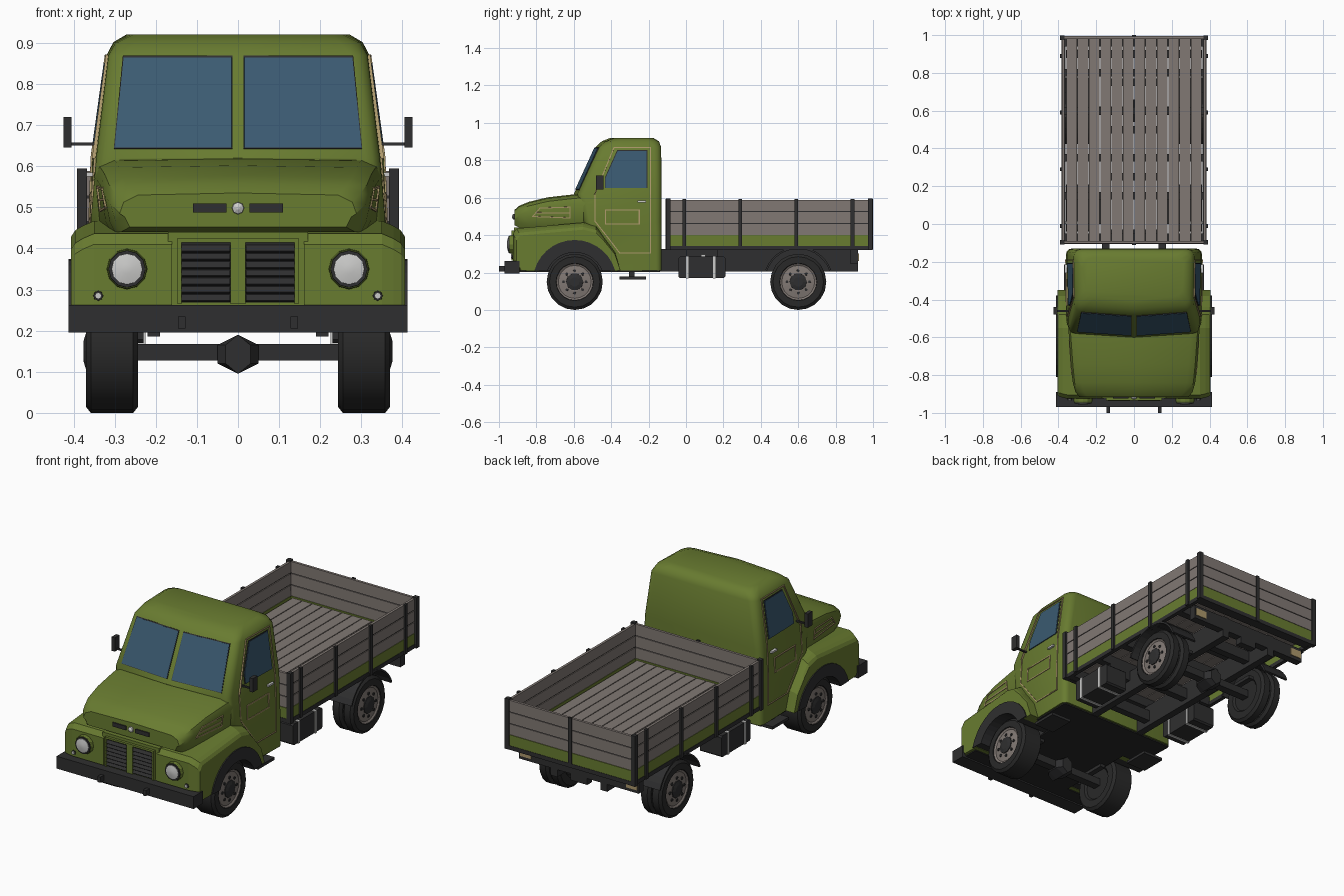
import bpy, bmesh
from math import sin, cos, pi, radians
from mathutils import Vector

if "Cube" in bpy.data.objects:
    bpy.data.objects.remove(bpy.data.objects["Cube"])


def material(name, r, g, b):
    m = bpy.data.materials.new(name)
    m.use_nodes = True
    m.diffuse_color = (r, g, b, 1)
    m.node_tree.nodes["Principled BSDF"].inputs["Base Color"].default_value = (r, g, b, 1)
    return m


GREEN = material("olive green paint", .14, .2, .03)
DARK = material("dark trim", .028, .028, .029)
RUBBER = material("tyre rubber", .022, .022, .022)
WOOD = material("weathered wood", .22, .19, .173)
GLASS = material("blue glass", .043, .102, .165)
CHROME = material("pale metal", .6, .6, .59)
TAN = material("tan lamp and seam", .42, .32, .15)


# Solids are lists of rings; every part is made of one or more solids.
def make(name, solids, mat, mirror=False, smooth=False):
    bm = bmesh.new()
    for rings in solids:
        loops = [[bm.verts.new(p) for p in ring] for ring in rings]
        for a, b in zip(loops, loops[1:]):
            for i in range(len(a)):
                j = (i + 1) % len(a)
                bm.faces.new((a[i], a[j], b[j], b[i]))
        bm.faces.new(loops[0])
        bm.faces.new(loops[-1])
    if mirror:
        copy = bmesh.ops.duplicate(bm, geom=bm.verts[:] + bm.edges[:] + bm.faces[:])["geom"]
        for v in copy:
            if isinstance(v, bmesh.types.BMVert):
                v.co.x *= -1
    bmesh.ops.recalc_face_normals(bm, faces=bm.faces)
    mesh = bpy.data.meshes.new(name)
    bm.to_mesh(mesh)
    bm.free()
    mesh.materials.append(mat)
    ob = bpy.data.objects.new(name, mesh)
    bpy.context.collection.objects.link(ob)
    if smooth:
        bpy.ops.object.select_all(action='DESELECT')
        ob.select_set(True)
        bpy.context.view_layer.objects.active = ob
        bpy.ops.object.shade_smooth_by_angle(angle=radians(36))


def box(x0, x1, y0, y1, z0, z1):
    return [[(x0, y0, z), (x1, y0, z), (x1, y1, z), (x0, y1, z)] for z in (z0, z1)]


def prism(profile, x0, x1):
    return [[(x, y, z) for y, z in profile] for x in (x0, x1)]


def turned(axis, center, profile, n=20):
    """Rings of (radius, position along axis) about x or y."""
    u, v = center
    rings = []
    for r, d in profile:
        pts = [(u + r * cos(2 * pi * i / n), v + r * sin(2 * pi * i / n)) for i in range(n)]
        rings.append([(d, a, b) if axis == 'x' else (a, d, b) for a, b in pts])
    return rings


def plate(pts, t=.0045):
    p = [Vector(q) for q in pts]
    n = (p[1] - p[0]).cross(p[2] - p[0]).normalized() * t
    return [[q - n for q in p], [q + n for q in p]]


def arc(cy, cz, r, a0, a1, n=14):
    angles = [radians(a0 + (a1 - a0) * i / n) for i in range(n + 1)]
    return [(cy + r * cos(a), cz + r * sin(a)) for a in angles]


# Cab shell: rounded sections with a slightly bowed front, stacked upwards
BOW = .01


def cab_ring(z, yf, yb, wf, wb, r):
    f = yf + BOW + r
    corners = [(wb - r, yb - r), (r - wb, yb - r), (r - wf, f), (wf - r, f)]
    ring = [(cx + r * cos(a), cy + r * sin(a), z) for k, (cx, cy) in enumerate(corners)
            for a in [(k + i / 3) * pi / 2 for i in range(4)]]
    return ring[:12] + [(0, yf - BOW, z)] + ring[12:]


make("cab", [[cab_ring(*s) for s in (
    (.21, -.39, -.13, .355, .36, .03), (.3, -.41, -.13, .358, .36, .03),
    (.4, -.49, -.13, .36, .36, .03), (.47, -.56, -.13, .358, .36, .035),
    (.62, -.59, -.13, .345, .355, .035), (.87, -.475, -.133, .315, .32, .04),
    (.902, -.44, -.145, .297, .303, .05), (.92, -.395, -.175, .262, .272, .06))]], GREEN, smooth=True)


# Bonnet: sections from the windscreen forward, sides leaning out towards the top
def hood_ring(y, w, top, low=.44):
    half = [(w - .025, low), (w - .012, low + .025), (w, top - .05), (w - .01, top - .022), (w - .045, top - .005)]
    return [(x, y, z) for x, z in half] + [(0, y, top)] + [(-x, y, z) for x, z in half[::-1]]


make("bonnet", [[hood_ring(*s) for s in (
    (-.5, .352, .625), (-.6, .344, .618), (-.74, .334, .602), (-.84, .324, .578),
    (-.89, .31, .558), (-.917, .288, .535, .452))]], GREEN, smooth=True)


# Front wings with wheel arch cut out, and the nose between them
def wing_ring(x, d):
    pts = [(-.9 + d / 2, .21), (-.925 + d / 2, .265), (-.925 + d / 2, .41 - d), (-.905 + d / 2, .436 - d),
           (-.55, .467 - d), (-.48, .45 - d), (-.44, .39 - d / 2), (-.38, .31 - d / 3), (-.35, .21)]
    return [(x, y, z) for y, z in pts + arc(-.595, .15, .2, 17, 163)]


make("front_wings", [[wing_ring(.16, 0), wing_ring(.35, 0), wing_ring(.378, .012),
                      wing_ring(.396, .023), wing_ring(.406, .038)]], GREEN, True)
make("nose", [box(-.17, .17, -.92, -.3, .213, .44)], GREEN)
make("wheel_arch_liners", [prism(arc(-.595, .15, .224, 16, 164) + arc(-.595, .15, .158, 158, 22), .2, .412),
                           prism(arc(-.595, .15, .22, 16, 164), .195, .205)], DARK, True)
make("cab_floor", [box(-.23, .23, -.9, -.14, .203, .211), box(-.35, .35, -.365, -.14, .203, .211),
                   box(-.39, .39, -.9, -.81, .203, .211)], RUBBER)

# Grille and lamps
make("grille_frame", [box(-.147, -.138, -.934, -.91, .265, .425), box(.138, .147, -.934, -.91, .265, .425),
                      box(-.018, .018, -.934, -.91, .265, .425), box(-.147, .147, -.934, -.91, .415, .425)], GREEN)
make("grille_panels", [box(.018, .138, -.923, -.915, .268, .415)], RUBBER, True)
make("grille_slats", [plate([(.02, -.934, z), (.138, -.934, z), (.138, -.922, z + .014), (.02, -.922, z + .014)], .003)
                      for z in [.272 + .02 * i for i in range(7)]], DARK, True)
HEAD = (.27, .35)
make("headlamp_housings", [turned('y', HEAD, [(.05, -.91), (.049, -.94), (.047, -.944)], 12)], GREEN, True)
make("headlamp_rims", [turned('y', HEAD, [(.047, -.93), (.045, -.95)], 12)], DARK, True)
make("headlamp_lenses", [turned('y', HEAD, [(.039, -.94), (.037, -.952), (.012, -.958)], 12)], CHROME, True, True)
make("marker_rims", [turned('y', (.34, .285), [(.013, -.91), (.012, -.93)], 8)], DARK, True)
make("marker_lamps", [turned('y', (.34, .285), [(.009, -.92), (.008, -.935)], 8)], CHROME, True)
make("bonnet_bars", [box(.028, .11, -.923, -.91, .487, .509)], DARK, True)
make("bonnet_stud", [turned('y', (0, .498), [(.016, -.91), (.014, -.925), (.004, -.93)], 8)], CHROME)

# Bumper and towing hooks
make("bumper", [box(-.412, .412, -.97, -.89, .195, .262)], DARK)
make("towing_hooks", [box(.128, .146, -1, -.95, .205, .235)], DARK, True)


# Windows lie on the sloping cab faces
def front_pt(x, z):
    return (x, -.59 + (z - .62) * .46 - BOW + 2 * BOW * x / .293, z)


def side_pt(y, z):
    t, k = (-.165 - y) / .39, max(0, (z - .62) / .25)
    if z < .62:
        return (.36 - .005 * max(0, (z - .47) / .15) - .005 * t, y, z)
    return (.355 - .01 * t + k * (.005 * t - .035), y, z)


make("windscreen_seals", [plate([front_pt(*p) for p in ((.013, .642), (.302, .642), (.28, .868), (.013, .868))], .003)],
     DARK, True)
make("windscreens", [plate([front_pt(*p) for p in ((.015, .644), (.3, .644), (.278, .863), (.015, .863))])],
     GLASS, True)
make("side_window_seals", [plate([side_pt(*p) for p in
                                  ((-.206, .652), (-.206, .855), (-.368, .855), (-.434, .707), (-.434, .652))], .002)],
     DARK, True)
make("side_windows", [plate([side_pt(*p) for p in
                             ((-.21, .652), (-.21, .85), (-.365, .85), (-.43, .705), (-.43, .652))])], GLASS, True)


# Thin seams along doors and bonnet sides
def seam(pts, place, closed=True):
    h, out = .0028, []
    for a, b in zip(pts, pts[1:] + pts[:1] if closed else pts[1:]):
        flat = (Vector(b) - Vector(a)).normalized() * h
        n = Vector((-flat.y, flat.x))
        a, b = Vector(a) - flat, Vector(b) + flat
        out.append(plate([place(*q) for q in (a - n, b - n, b + n, a + n)], .0045))
    return out


def hood_pt(y, z):
    return (.342 - max(0, -.6 - y) * .07 - (.55 - z) * .13, y, z)


make("door_seams", seam([(-.19, .305), (-.19, .47), (-.19, .62), (-.19, .868), (-.385, .868), (-.487, .62),
                         (-.487, .475), (-.42, .39), (-.355, .305)], side_pt)
     + seam([(-.43, .46), (-.25, .46), (-.25, .535), (-.43, .535)], side_pt), TAN, True)
make("bonnet_side_seams", seam([(-.82, .5), (-.62, .492), (-.62, .55), (-.78, .545)], hood_pt)
     + seam([(-.8, .52), (-.62, .518)], hood_pt, False), TAN, True)
make("door_handles", [box(.35, .368, -.26, -.215, .575, .585)], CHROME, True)
make("mirrors", [box(.405, .425, -.48, -.44, .645, .72), box(.34, .41, -.465, -.455, .65, .658)], DARK, True)
make("cab_steps", [box(.25, .37, -.355, -.215, .163, .178), box(.29, .32, -.305, -.275, .17, .21)], DARK, True)


# Wheels: single in front, paired at the rear
def tyre(y, x0, x1):
    return turned('x', (y, .15), [(.085, x0 + .01), (.095, x0), (.135, x0), (.15, x0 + .012),
                                  (.15, x1 - .012), (.135, x1), (.1, x1), (.096, x1 - .015)])


make("tyres", [tyre(-.595, .243, .37), tyre(.6, .243, .303), tyre(.6, .31, .37)], RUBBER, True, True)
AXLES = (-.595, .6)
make("wheel_discs", [turned('x', (y, .15), [(.098, .33), (.098, .366), (.088, .36), (.05, .366)])
                     for y in AXLES], WOOD, True)
make("wheel_hubs", [turned('x', (y, .15), [(.05, .34), (.046, .37), (.025, .376)], 10) for y in AXLES]
     + [turned('x', p, [(.009, .35), (.008, .369)], 6) for y in AXLES
        for p in arc(y, .15, .06, 0, 315, 7)], DARK, True)
make("rear_mudguards", [prism(arc(.6, .15, .187, 20, 160) + arc(.6, .15, .177, 160, 20), .235, .385)], DARK, True)

# Axles, springs, frame
make("axles", [box(-.25, .25, y - .022, y + .022, .127, .168) for y in AXLES], DARK)
make("differentials", [[[(x * s, y + d, z) for x, z in
                         ((0, .095), (.05, .12), (.05, .165), (0, .19), (-.05, .165), (-.05, .12))]
                        for s, d in ((.6, -.06), (1, -.03), (1, .03), (.6, .06))] for y in AXLES], DARK)
make("leaf_springs", [box(.19, .22, y - .1, y + .1, .186, .204) for y in AXLES], DARK, True)
make("frame_rails", [box(.13, .17, -.14, .92, .205, .325)], DARK, True)
make("frame_crossbars", [box(-.14, .14, y - .02, y + .02, .23, .29) for y in (-.05, .25, .5, .75)], DARK)
make("rear_beam", [box(-.36, .36, .88, .92, .245, .32), box(-.05, .05, .88, .92, .21, .25)], DARK)
make("tail_lamps", [box(.285, .352, .915, .924, .262, .303)], TAN, True)

# Side tanks with straps
TANK = [(-.04, .178), (-.032, .17), (.202, .17), (.21, .178), (.21, .277), (.202, .285), (-.032, .285), (-.04, .277)]
make("side_tanks", [prism(TANK, .23, .36), box(.17, .3, 0, .17, .27, .325)], DARK, True)
make("tank_straps", [box(.225, .364, y, y + .014, .167, .288) for y in (0, .145)]
     + [box(.31, .335, .08, .105, .28, .297)], CHROME, True)


# Load bed: walls are given as bands running round all four sides
def band(z0, z1, inner, outer):
    i, o, mid, half = .375 - inner, .375 + outer, .445, .543
    sides = [box(s * i, s * o, mid - half - outer, mid + half + outer, z0, z1) for s in (-1, 1)]
    ends = [box(-i, i, mid + s * (half - inner), mid + s * (half + outer), z0, z1) for s in (-1, 1)]
    return sides + ends


make("bed_edge_frame", band(.32, .342, .012, .008), DARK)
make("bed_sills", band(.342, .4, .008, .006), GREEN)
make("bed_wall_planks", band(.402, .46, .008, .006) + band(.465, .523, .008, .006) + band(.528, .588, .008, .006), WOOD)
make("bed_wall_backing", band(.4, .58, .003, .002), DARK)
make("bed_floor_planks", [box(x - .0278, x + .0278, -.092, .982, .372, .392)
                          for x in [-.33 + .06 * i for i in range(12)]], WOOD)
make("bed_crossbeams", [box(-.37, .37, y - .02, y + .02, .322, .372) for y in (-.07, .15, .35, .6, .8, .96)], DARK)
make("bed_side_posts", [box(.378, .391, y - .01, y + .01, .322, .592) for y in (-.01, .29, .59, .89)], DARK, True)
make("bed_corner_posts", [box(.367, .392, y - .012, y + .012, .32, .595) for y in (-.096, .986)], DARK, True)
make("bed_end_posts", [box(-.01, .01, .99, 1, .322, .592), box(-.01, .01, -.11, -.1, .322, .592)], DARK)
